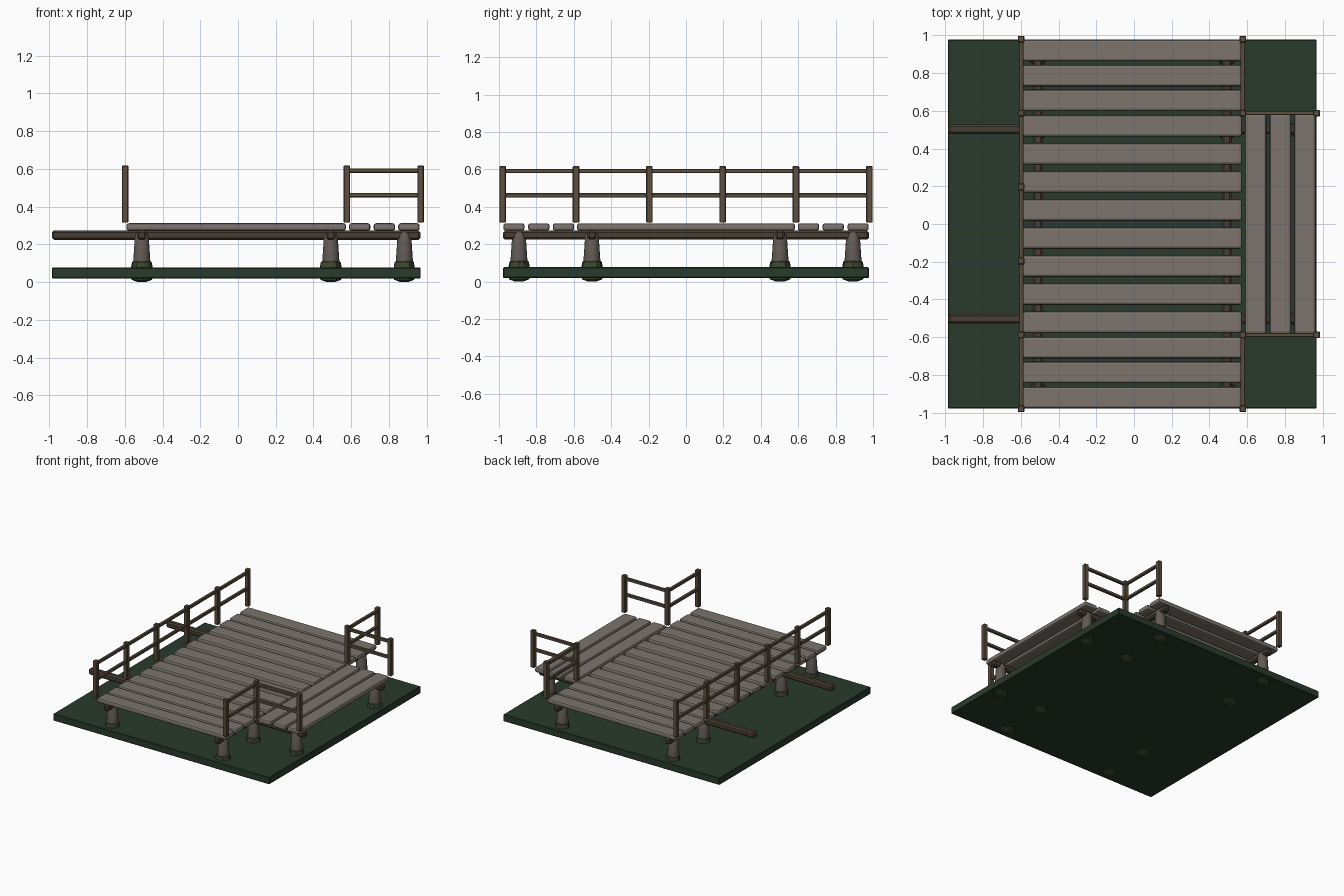
import bpy, bmesh, math, random
from mathutils import Matrix

if "Cube" in bpy.data.objects:
    bpy.data.objects.remove(bpy.data.objects["Cube"])
random.seed(4)


def mat(name, c):
    m = bpy.data.materials.new(name)
    m.diffuse_color = (*c, 1)
    m.use_nodes = True
    m.node_tree.nodes["Principled BSDF"].inputs["Base Color"].default_value = m.diffuse_color
    return m


PLANK = mat("weathered_plank", (0.20, 0.175, 0.155))
RAIL = mat("rail_wood", (0.11, 0.08, 0.05))
BEAM = mat("beam_wood", (0.065, 0.047, 0.032))
PILE = mat("pile_wood", (0.12, 0.10, 0.09))
MOSS = mat("moss", (0.045, 0.065, 0.028))
GROUND = mat("dark_green", (0.022, 0.042, 0.025))


def finish(name, bm, m):
    me = bpy.data.meshes.new(name)
    bm.to_mesh(me)
    bm.free()
    me.materials.append(m)
    ob = bpy.data.objects.new(name, me)
    bpy.context.collection.objects.link(ob)
    return ob


def box(name, lo, hi, m, bevel=0.0, segs=1):
    bm = bmesh.new()
    size = [b - a for a, b in zip(lo, hi)]
    mid = [(a + b) / 2 for a, b in zip(lo, hi)]
    bmesh.ops.create_cube(bm, size=1, matrix=Matrix.Translation(mid) @ Matrix.Diagonal((*size, 1)))
    if bevel:
        bmesh.ops.bevel(bm, geom=bm.edges[:], offset=bevel, segments=segs, profile=0.5, affect='EDGES')
    return finish(name, bm, m)


def lathe(name, x, y, profile, m, sides=12, wobble=0.0):
    bm = bmesh.new()
    jig = [1 + random.uniform(-wobble, wobble) for _ in range(sides)]
    rings = []
    for r, z in profile:
        rings.append([bm.verts.new((x + r * j * math.cos(2 * math.pi * i / sides),
                                    y + r * j * math.sin(2 * math.pi * i / sides), z))
                      for i, j in enumerate(jig)])
    for a, b in zip(rings, rings[1:]):
        for i in range(sides):
            k = (i + 1) % sides
            bm.faces.new((a[i], a[k], b[k], b[i]))
    bm.faces.new(rings[0][::-1])
    bm.faces.new(rings[-1])
    return finish(name, bm, m)


# Ground slab
box("ground_slab", (-0.987, -0.978, 0.02), (0.968, 0.978, 0.077), GROUND, 0.004)

# Main deck planks: eight wide-spaced in the middle, three closer ones at each end
centres = [-0.521 + i * 0.1488 for i in range(8)]
centres += [s * y for s in (-1, 1) for y in (0.655, 0.787, 0.92)]
for y in centres:
    box("deck_plank", (-0.592, y - 0.057, 0.272), (0.573, y + 0.057, 0.312), PLANK, 0.013, 2)

# Landing planks running the other way
for x in (0.645, 0.776, 0.906):
    box("landing_plank", (x - 0.057, -0.583, 0.272), (x + 0.057, 0.583, 0.312), PLANK, 0.013, 2)

# Support beams in both directions
for y in (-0.503, 0.503):
    box("long_beam", (-0.987, y - 0.025, 0.224), (0.968, y + 0.025, 0.273), BEAM, 0.011)
for x in (-0.51, 0.492):
    box("cross_beam", (x - 0.025, -0.978, 0.224), (x + 0.025, 0.978, 0.273), BEAM, 0.011)

# Tapered piles with mossy feet
spots = [(x, s * y) for x in (-0.51, 0.492) for y in (0.503, 0.893) for s in (-1, 1)]
spots += [(0.882, s * 0.503) for s in (-1, 1)]
for x, y in spots:
    pile = lathe("pile", x, y, [(0.047, 0.03), (0.046, 0.10), (0.036, 0.25), (0.028, 0.262)], PILE)
    moss = lathe("moss_foot", x, y, [(0.02, 0.0), (0.052, 0.012), (0.056, 0.03), (0.054, 0.085),
                                     (0.05, 0.106), (0.042, 0.112)], MOSS, 12, 0.06)
    for ob in (pile, moss):
        bpy.context.view_layer.objects.active = ob
        ob.select_set(True)
        bpy.ops.object.shade_smooth_by_angle(angle=math.radians(35))
        ob.select_set(False)

# Railing posts
P = 0.0175
LX, RX, FX = -0.598, 0.577, 0.968
posts = [(LX, -0.98 + i * 0.392) for i in range(6)]
posts += [(x, s * y) for x, y in ((RX, 0.98), (RX, 0.588), (FX, 0.588)) for s in (-1, 1)]
for x, y in posts:
    box("railing_post", (x - P, y - P, 0.315), (x + P, y + P, 0.618), RAIL, 0.004)

# Railing bars at two heights
R = 0.0115
for z in (0.461, 0.591):
    box("side_rail", (LX - R, -0.98, z - R), (LX + R, 0.98, z + R), RAIL, 0.003)
    for s in (-1, 1):
        a, b = sorted((s * 0.588, s * 0.98))
        box("short_rail", (RX - R, a, z - R), (RX + R, b, z + R), RAIL, 0.003)
        box("landing_rail", (RX, s * 0.588 - R, z - R), (FX, s * 0.588 + R, z + R), RAIL, 0.003)
